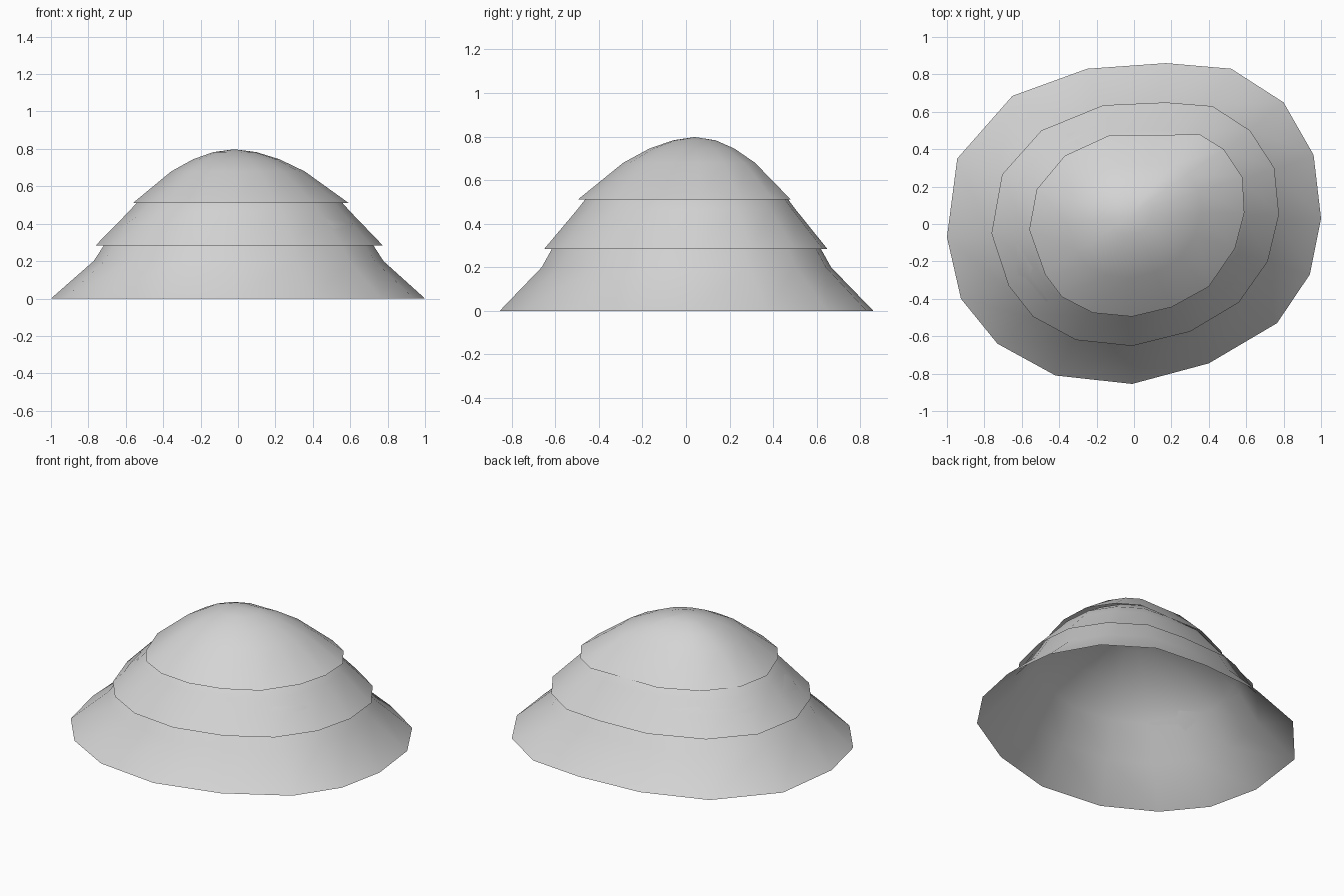
import bpy
import bmesh
from mathutils import Vector

cube = bpy.data.objects.get("Cube")
if cube:
    bpy.data.objects.remove(cube, do_unlink=True)

# Single plain stone colour
stone = bpy.data.materials.new("light_grey")
stone.use_nodes = True
grey = (0.66, 0.66, 0.66, 1.0)
stone.diffuse_color = grey
stone.node_tree.nodes["Principled BSDF"].inputs["Base Color"].default_value = grey


def make_shell(name, outline, profile, apex):
    """Open dome: the rim outline shrinks towards the apex along (scale, height) steps."""
    bm = bmesh.new()
    top = Vector(apex)
    last_scale = profile[-1][0]
    rings = []
    for scale, height in profile:
        # the ring centre drifts from the origin to the apex
        drift = (1 - scale) / (1 - last_scale)
        rings.append([bm.verts.new((x * scale + top.x * drift,
                                    y * scale + top.y * drift, height))
                      for x, y in outline])
    count = len(outline)
    for lower, upper in zip(rings, rings[1:]):
        for i in range(count):
            j = (i + 1) % count
            bm.faces.new((lower[i], lower[j], upper[j], upper[i]))
    tip = bm.verts.new(top)
    for i in range(count):
        bm.faces.new((rings[-1][i], rings[-1][(i + 1) % count], tip))
    for face in bm.faces:
        face.smooth = True
    mesh = bpy.data.meshes.new(name)
    bm.to_mesh(mesh)
    bm.free()
    mesh.materials.append(stone)
    shell = bpy.data.objects.new(name, mesh)
    bpy.context.collection.objects.link(shell)


# Irregular rims, counter-clockwise from the left side
lower_rim = [(1, .03), (.96, .37), (.8, .65), (.52, .83), (.17, .86), (-.25, .83),
             (-.65, .685), (-.945, .35), (-1, -.07), (-.925, -.4), (-.73, -.64),
             (-.42, -.81), (-.01, -.855), (.4, -.745), (.765, -.53), (.94, -.27)]
middle_rim = [(.775, .05), (.75, .3), (.62, .5), (.42, .63), (.17, .65), (-.165, .635),
              (-.495, .5), (-.705, .265), (-.762, -.05), (-.67, -.33), (-.54, -.495),
              (-.31, -.62), (-.01, -.652), (.3, -.575), (.56, -.42), (.715, -.2)]
upper_rim = [(.59, .06), (.58, .25), (.48, .4), (.35, .48), (.12, .475), (-.13, .475),
             (-.37, .365), (-.52, .185), (-.56, -.03), (-.475, -.27), (-.385, -.39),
             (-.22, -.475), (-.01, -.495), (.2, -.445), (.4, -.335), (.54, -.13)]

# Three nested shells, each rim overhanging the one beneath
make_shell("lower_tier", lower_rim,
           [(1, 0), (.775, .2), (.645, .4), (.45, .55), (.22, .66)],
           (.01, 0, .7))
make_shell("middle_tier", middle_rim,
           [(1, .283), (.77, .465), (.7, .525), (.5, .63), (.25, .715)],
           (.01, .01, .745))
make_shell("upper_tier", upper_rim,
           [(1, .512), (.62, .68), (.4, .745), (.2, .783)],
           (-.02, .04, .798))
